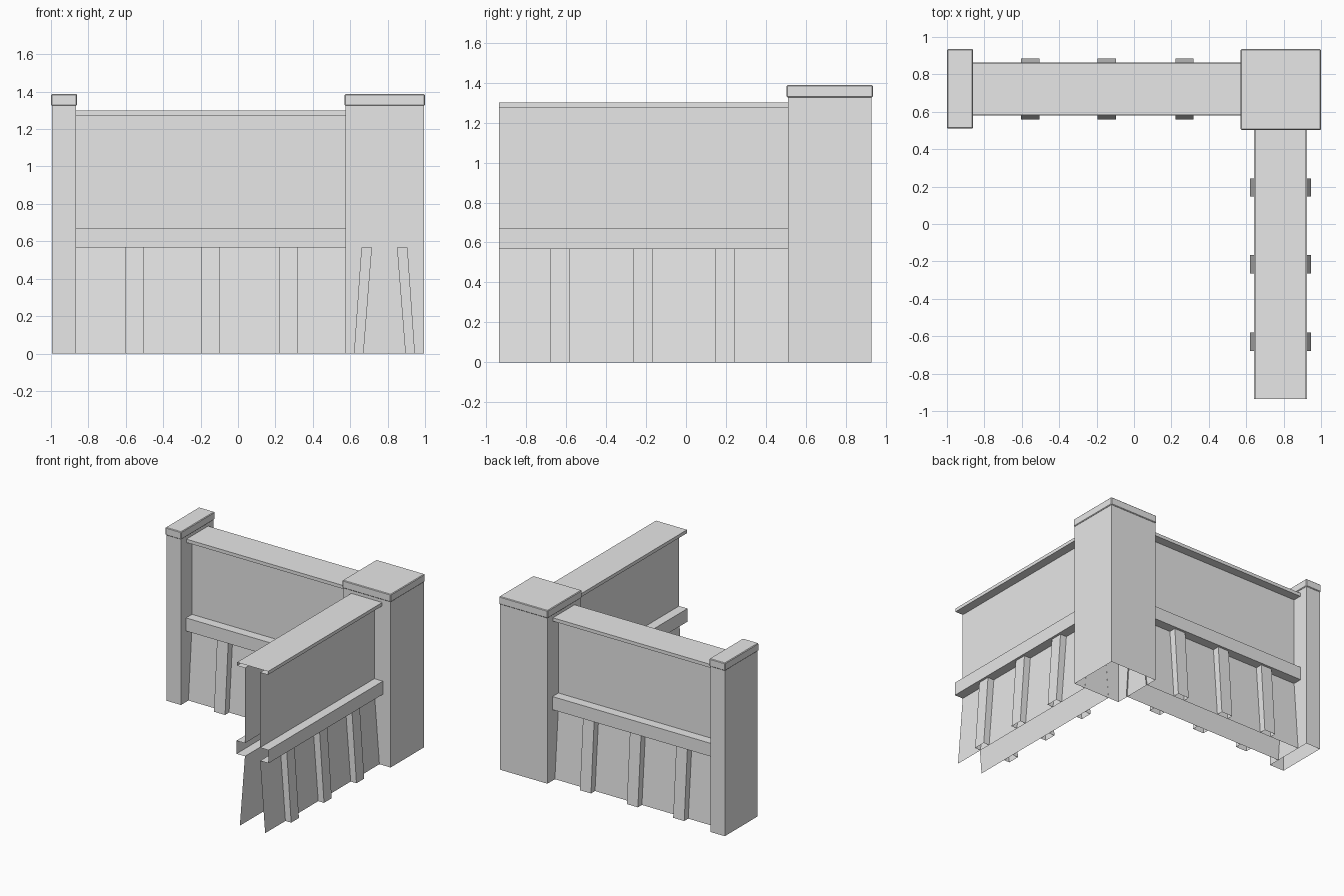
import bpy
import bmesh
import math
from mathutils import Matrix

if "Cube" in bpy.data.objects:
    bpy.data.objects.remove(bpy.data.objects["Cube"], do_unlink=True)

# Single grey material
GREY = (0.8, 0.8, 0.8, 1.0)
grey = bpy.data.materials.new("plain_grey")
grey.use_nodes = True
grey.diffuse_color = GREY
grey.node_tree.nodes["Principled BSDF"].inputs["Base Color"].default_value = GREY


def finish(bm, name, matrix=Matrix()):
    bm.transform(matrix)
    mesh = bpy.data.meshes.new(name)
    bm.to_mesh(mesh)
    bm.free()
    mesh.materials.append(grey)
    obj = bpy.data.objects.new(name, mesh)
    bpy.context.collection.objects.link(obj)
    return obj


def box(name, x, y, z, open_bottom=False, bevel=0):
    bm = bmesh.new()
    bmesh.ops.create_cube(bm, size=1)
    for v in bm.verts:
        v.co = [r[0] if c < 0 else r[1] for c, r in zip(v.co, (x, y, z))]
    bm.normal_update()
    if open_bottom:
        down = [f for f in bm.faces if f.normal.z < -0.5]
        bmesh.ops.delete(bm, geom=down, context="FACES_ONLY")
    if bevel:
        bmesh.ops.bevel(bm, geom=bm.edges[:], offset=bevel, segments=1, affect="EDGES")
    return finish(bm, name)


# Half cross-section of a wall: flared skirt, rail, panel, coping (offset, height)
SKIRT_TOP, RAIL_TOP, PANEL_TOP, TOP = 0.567, 0.672, 1.273, 1.30
PANEL, SKIRT_FOOT = 0.067, 0.112
HALF = [(SKIRT_FOOT, 0), (PANEL, SKIRT_TOP), (0.142, SKIRT_TOP), (0.142, RAIL_TOP),
        (PANEL, RAIL_TOP), (PANEL, PANEL_TOP), (0.137, PANEL_TOP), (0.137, TOP)]


def wall_shell(name, start, end, matrix):
    profile = [(-w, z) for w, z in HALF] + [(w, z) for w, z in reversed(HALF)]
    bm = bmesh.new()
    rows = [[bm.verts.new((x, w, z)) for x in (start, end)] for w, z in profile]
    for a, b in zip(rows, rows[1:]):
        bm.faces.new((a[0], a[1], b[1], b[0]))
    finish(bm, name, matrix)


# Leaning strip on the skirt, open above and below
def buttress(name, centre, side, matrix):
    section = [(PANEL, SKIRT_TOP), (0.123, SKIRT_TOP), (0.163, 0), (SKIRT_FOOT, 0)]
    bm = bmesh.new()
    a, b = [[bm.verts.new((centre + d, side * w, z)) for w, z in section]
            for d in (-0.049, 0.049)]
    bm.faces.new(a)
    bm.faces.new(b)
    bm.faces.new((a[1], a[2], b[2], b[1]))
    bmesh.ops.recalc_face_normals(bm, faces=bm.faces[:])
    finish(bm, name, matrix)


def wall(name, start, end, centres, matrix):
    wall_shell(name, start, end, matrix)
    for i, centre in enumerate(centres):
        for side, label in ((-1, "a"), (1, "b")):
            buttress(f"{name}_buttress_{i + 1}{label}", centre, side, matrix)


# Two walls meeting at a right angle
wall("back_wall", -0.87, 0.585, (-0.555, -0.145, 0.27),
     Matrix.Translation((0, 0.722, 0)))
wall("left_wall", -0.935, 0.51, (-0.63, -0.215, 0.195),
     Matrix.Translation((0.783, 0, 0)) @ Matrix.Rotation(math.pi / 2, 4, "Z"))

# Posts with caps
for name, x, y in (("corner_post", (0.57, 1.0), (0.503, 0.935)),
                   ("end_post", (-1.0, -0.86), (0.51, 0.935))):
    inset = 0.006
    box(name, (x[0] + inset, x[1] - inset), (y[0] + inset, y[1] - inset),
        (0, 1.33), open_bottom=True)
    box(name + "_cap", x, y, (1.325, 1.387), bevel=0.005)
